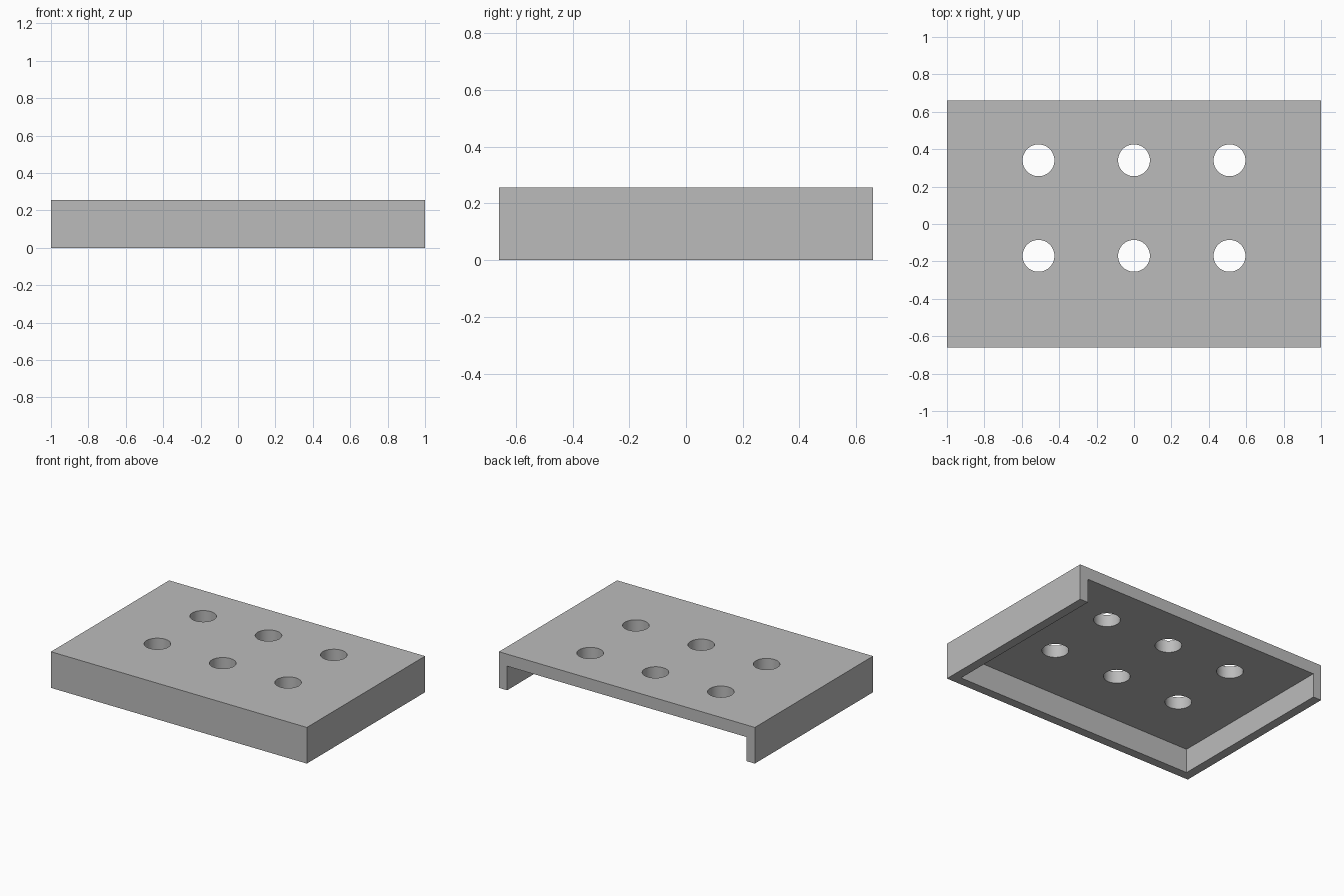
import bpy
import math

if "Cube" in bpy.data.objects:
    bpy.data.objects.remove(bpy.data.objects["Cube"], do_unlink=True)

U = 2 / 23.5                  # base module
LENGTH, DEPTH, HEIGHT = 2.0, 15.5 * U, 3 * U
WALL, SLAB, HOLE_R = 0.75 * U, U, U

grey = bpy.data.materials.new("plain grey")
grey.use_nodes = True
grey.diffuse_color = (0.5, 0.5, 0.5, 1)
grey.node_tree.nodes["Principled BSDF"].inputs["Base Color"].default_value = (0.5, 0.5, 0.5, 1)


def box(name, lo, hi):
    centre = [(a + b) / 2 for a, b in zip(lo, hi)]
    bpy.ops.mesh.primitive_cube_add(size=1, location=centre)
    ob = bpy.context.object
    ob.name = name
    ob.scale = [b - a for a, b in zip(lo, hi)]
    bpy.ops.object.transform_apply(location=True, rotation=False, scale=True)
    ob.data.materials.append(grey)
    return ob


def cut(target, cutter):
    cutter.hide_render = True
    mod = target.modifiers.new("cut", "BOOLEAN")
    mod.operation = "DIFFERENCE"
    mod.solver = "EXACT"
    mod.object = cutter
    bpy.context.view_layer.objects.active = target
    bpy.ops.object.modifier_apply(modifier=mod.name)
    bpy.data.objects.remove(cutter, do_unlink=True)


# Tray cover: solid block, hollowed from below and open at the back
tray = box("perforated_cover", (-LENGTH / 2, -DEPTH / 2, 0), (LENGTH / 2, DEPTH / 2, HEIGHT))
cut(tray, box("cavity_cutter",
              (-LENGTH / 2 + WALL, -DEPTH / 2 + WALL, -U),
              (LENGTH / 2 - WALL, DEPTH / 2 + U, HEIGHT - SLAB)))

# Two rows of three round holes through the top
for x in (-6 * U, 0, 6 * U):
    for y in (-2 * U, 4 * U):
        bpy.ops.mesh.primitive_cylinder_add(vertices=64, radius=HOLE_R, depth=3 * U,
                                            location=(x, y, HEIGHT - SLAB / 2))
        hole = bpy.context.object
        hole.name = "hole_cutter"
        hole.data.materials.append(grey)
        cut(tray, hole)

# Smooth hole walls, crisp box edges
bpy.ops.object.select_all(action="DESELECT")
tray.select_set(True)
bpy.context.view_layer.objects.active = tray
bpy.ops.object.shade_smooth_by_angle(angle=math.radians(30))
